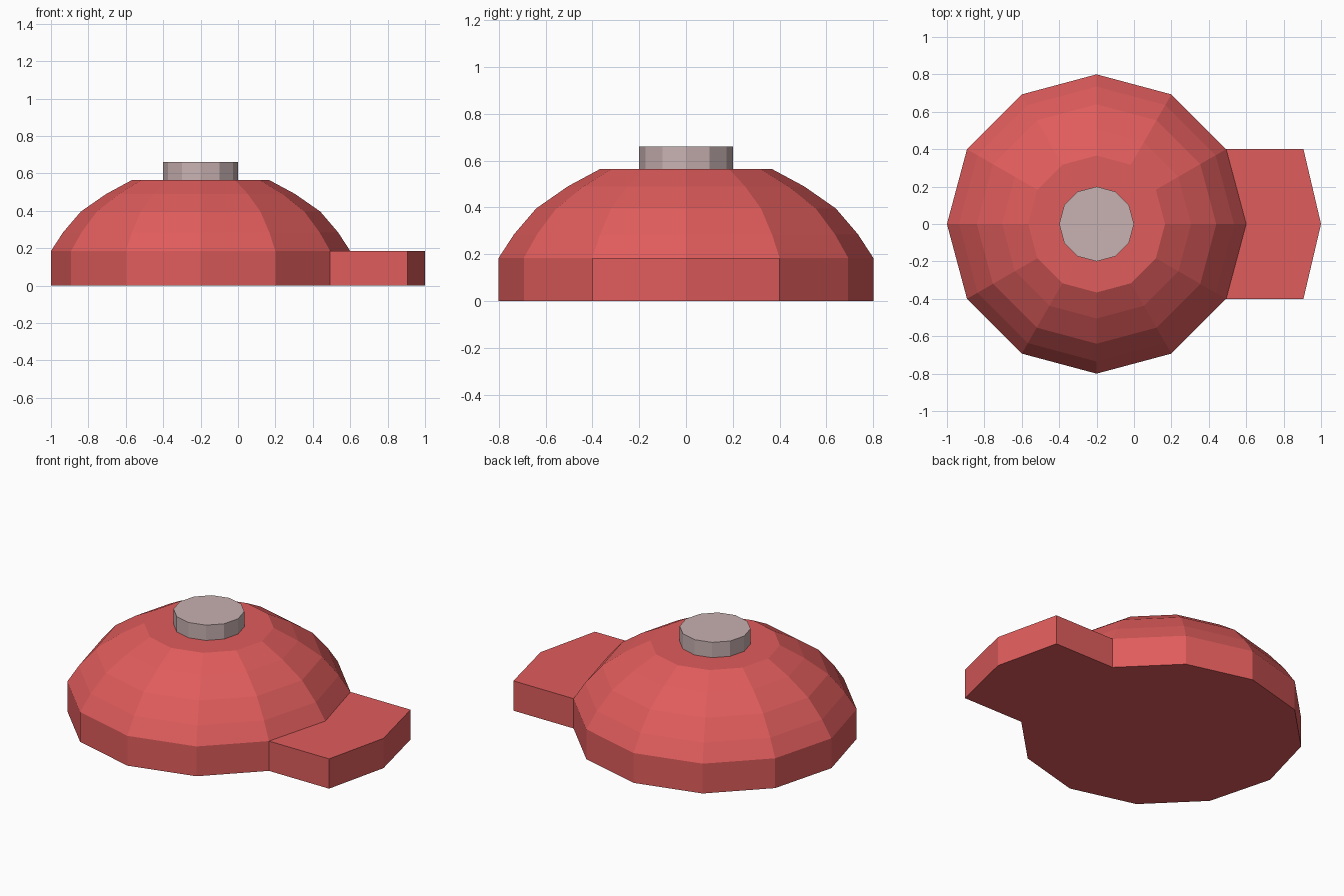
import bpy, bmesh, math

if "Cube" in bpy.data.objects:
    bpy.data.objects.remove(bpy.data.objects["Cube"])

SIDES, CX = 12, -0.2
BAND = 0.185


def material(name, rgb):
    m = bpy.data.materials.new(name)
    m.diffuse_color = (*rgb, 1)
    m.use_nodes = True
    m.node_tree.nodes["Principled BSDF"].inputs["Base Color"].default_value = m.diffuse_color
    return m


def lathe(bm, profile):
    """Stack 12-sided rings from (radius, z) pairs and cap both ends."""
    rings = [[bm.verts.new((CX + r * math.cos(math.tau * i / SIDES),
                            r * math.sin(math.tau * i / SIDES), z))
              for i in range(SIDES)] for r, z in profile]
    for a, b in zip(rings, rings[1:]):
        for i in range(SIDES):
            j = (i + 1) % SIDES
            bm.faces.new((a[i], a[j], b[j], b[i]))
    bm.faces.new(rings[0][::-1])
    bm.faces.new(rings[-1])


def finish(bm, name, mat):
    bmesh.ops.recalc_face_normals(bm, faces=bm.faces)
    mesh = bpy.data.meshes.new(name)
    bm.to_mesh(mesh)
    bm.free()
    mesh.materials.append(mat)
    bpy.context.collection.objects.link(bpy.data.objects.new(name, mesh))


red = material("cap red", (0.745, 0.107, 0.107))
grey = material("button grey", (0.58, 0.44, 0.44))

# Cap: straight band, faceted dome and flat crown
bm = bmesh.new()
lathe(bm, [(0.8, 0), (0.8, BAND), (0.735, 0.285), (0.64, 0.396),
           (0.505, 0.49), (0.366, 0.565)])

# Brim: pull out the two band faces that meet at the +x corner
front = [f for f in bm.faces if f.normal.length >= 0
         and f.calc_center_median().x > 0.5 and f.calc_center_median().z < BAND * 0.6]
new = bmesh.ops.extrude_face_region(bm, geom=front)["geom"]
bmesh.ops.delete(bm, geom=[f for f in front if f.is_valid], context='FACES')
for v in new:
    if isinstance(v, bmesh.types.BMVert):
        v.co.x = 1.0 if abs(v.co.y) < 0.1 else 0.906
finish(bm, "cap_with_brim", red)

# Button on the crown
bm = bmesh.new()
lathe(bm, [(0.2, 0.56), (0.2, 0.66)])
finish(bm, "top_button", grey)
